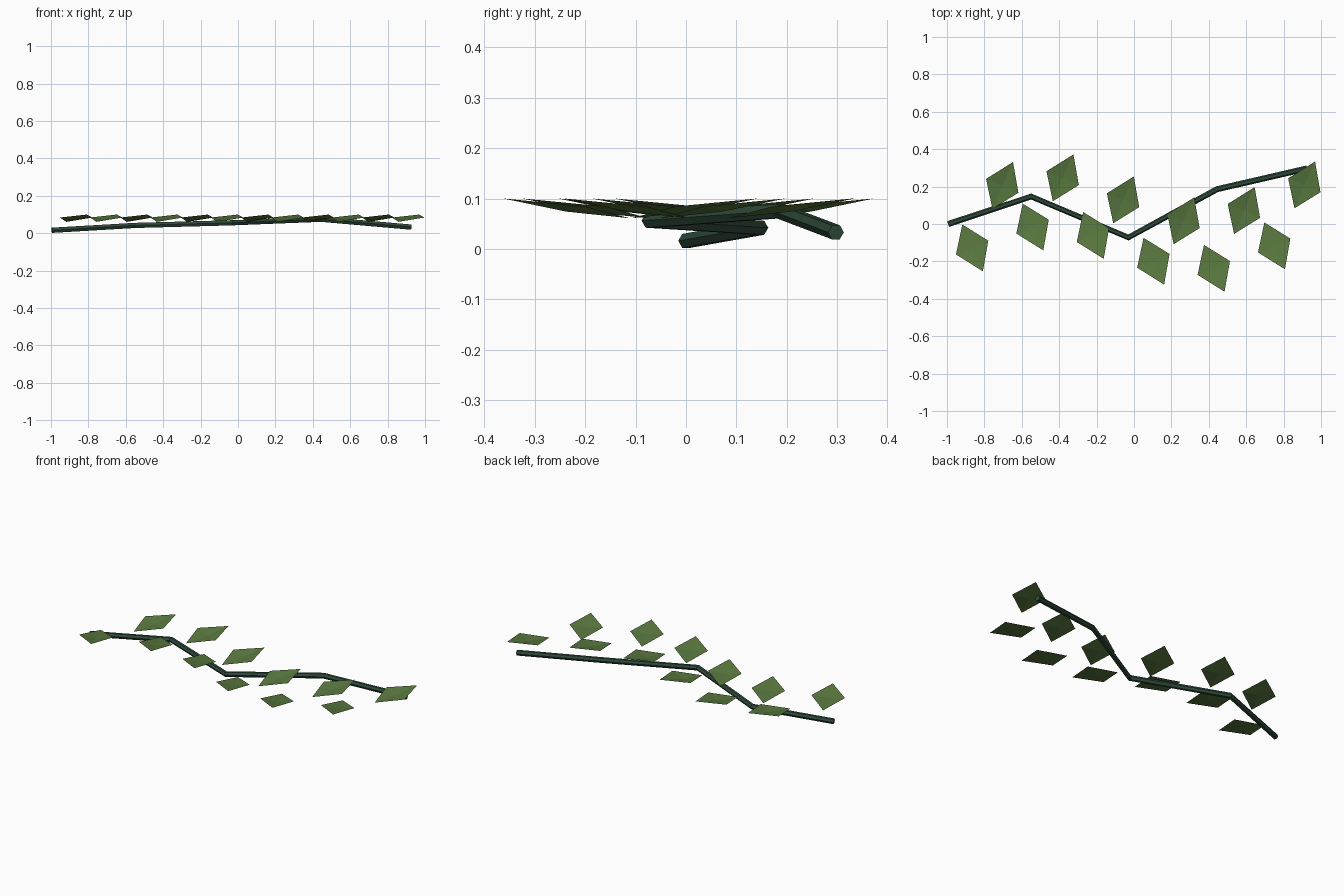
import bpy

if "Cube" in bpy.data.objects:
    bpy.data.objects.remove(bpy.data.objects["Cube"])


def material(name, rgb):
    m = bpy.data.materials.new(name)
    m.diffuse_color = (*rgb, 1)
    m.use_nodes = True
    m.node_tree.nodes["Principled BSDF"].inputs["Base Color"].default_value = m.diffuse_color
    return m


stem_green = material("dark stem green", (0.028, 0.068, 0.042))
leaf_green = material("leaf green", (0.100, 0.188, 0.050))

# Stem: angular six-sided tube along a zigzag path
path = [(-0.993, 0.0, 0.016), (-0.55, 0.147, 0.042), (-0.03, -0.072, 0.056),
        (0.444, 0.186, 0.075), (0.925, 0.297, 0.033)]
curve = bpy.data.curves.new("stem", 'CURVE')
curve.dimensions = '3D'
curve.twist_mode = 'Z_UP'
curve.bevel_depth = 0.016
curve.bevel_resolution = 1
curve.use_fill_caps = True
spline = curve.splines.new('POLY')
spline.points.add(len(path) - 1)
for point, co in zip(spline.points, path):
    point.co = (*co, 1)
spline.use_smooth = False
curve.materials.append(stem_green)
stem = bpy.data.objects.new("stem", curve)
bpy.context.collection.objects.link(stem)
bpy.context.view_layer.objects.active = stem
stem.select_set(True)
bpy.ops.object.convert(target='MESH')
for poly in bpy.context.object.data.polygons:
    poly.use_smooth = False

# Leaf outline from its base: base, right, tip, left, sunken middle
OUTLINE = [(0, 0, 0.061), (0.139, 0.086, 0.084), (0.110, 0.250, 0.100),
           (-0.034, 0.160, 0.084), (0.053, 0.125, 0.074)]


def leaf(name, x, y, side):
    """Shallow diamond leaf pointing to +y (side=1) or -y (side=-1)."""
    verts = [(x + a, y + side * b, c) for a, b, c in OUTLINE]
    faces = [(i, (i + 1) % 4, 4) for i in range(4)]
    if side < 0:
        faces = [f[::-1] for f in faces]
    mesh = bpy.data.meshes.new(name)
    mesh.from_pydata(verts, [], faces)
    mesh.materials.append(leaf_green)
    bpy.context.collection.objects.link(bpy.data.objects.new(name, mesh))


# Two evenly spaced rows of leaves, one on each side of the stem
back_y = [0.081, 0.122, 0.004, -0.108, -0.053, 0.084]
front_y = [-0.003, 0.109, 0.064, -0.074, -0.112, 0.008]
for i in range(6):
    leaf(f"back_leaf_{i + 1}", -0.757 + 0.323 * i, back_y[i], 1)
    leaf(f"front_leaf_{i + 1}", -0.918 + 0.323 * i, front_y[i], -1)
